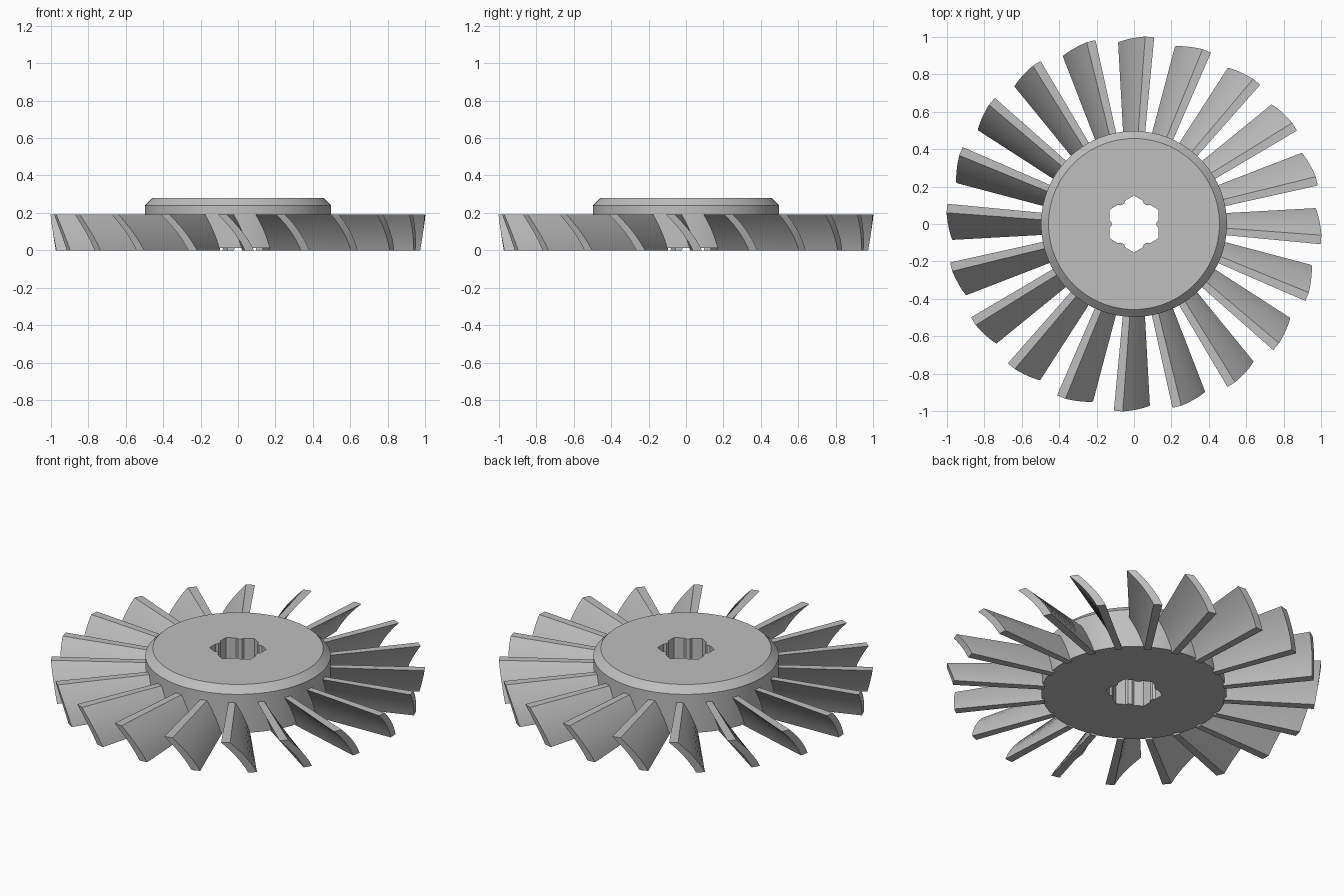
import bpy, bmesh, math

cube = bpy.data.objects.get("Cube")
if cube:
    bpy.data.objects.remove(cube, do_unlink=True)

BLADES = 20
BLADE_TOP = 0.19

grey = bpy.data.materials.new("plain grey")
grey.use_nodes = True
colour = (0.52, 0.52, 0.52, 1)
grey.diffuse_color = colour
grey.node_tree.nodes["Principled BSDF"].inputs["Base Color"].default_value = colour


def finish(bm, name):
    """Turn a bmesh into a grey object with sharp edges kept."""
    bmesh.ops.recalc_face_normals(bm, faces=bm.faces)
    mesh = bpy.data.meshes.new(name)
    bm.to_mesh(mesh)
    bm.free()
    mesh.materials.append(grey)
    obj = bpy.data.objects.new(name, mesh)
    bpy.context.collection.objects.link(obj)
    bpy.ops.object.select_all(action='DESELECT')
    obj.select_set(True)
    bpy.context.view_layer.objects.active = obj
    bpy.ops.object.shade_smooth_by_angle(angle=math.radians(30))
    return obj


def ring(bm, points, z):
    return [bm.verts.new((x, y, z)) for x, y in points]


def bridge(bm, a, b):
    n = len(a)
    for i in range(n):
        bm.faces.new((a[i], a[(i + 1) % n], b[(i + 1) % n], b[i]))


def loop_edges(bm, verts):
    return [bm.edges.get((v, verts[i - 1])) for i, v in enumerate(verts)]


def circle(radius, n=96):
    return [(radius * math.cos(math.tau * i / n), radius * math.sin(math.tau * i / n))
            for i in range(n)]


def bore_outline():
    """Hexagon with a small inward nub in the middle of each side."""
    corner, flat = 0.152, 0.132
    points = []
    for k in range(6):
        a = math.radians(30 + 60 * k)
        points.append((corner * math.cos(a), corner * math.sin(a)))
        m = a + math.radians(30)
        for side, depth in ((-0.022, 0), (-0.01, 0.011), (0.01, 0.011), (0.022, 0)):
            r = flat - depth
            points.append((r * math.cos(m) - side * math.sin(m),
                           r * math.sin(m) + side * math.cos(m)))
    return points


# Hub: chamfered disc with a keyed through hole
bm = bmesh.new()
outer = [ring(bm, circle(r), z) for r, z in ((0.497, 0.012), (0.497, 0.24), (0.457, 0.28))]
bore = [ring(bm, bore_outline(), z) for z in (0.012, 0.28)]
bridge(bm, outer[0], outer[1])
bridge(bm, outer[1], outer[2])
bridge(bm, bore[0], bore[1])
for rim, hole in ((outer[0], bore[0]), (outer[2], bore[1])):
    bmesh.ops.triangle_fill(bm, use_beauty=True,
                            edges=loop_edges(bm, rim) + loop_edges(bm, hole))
finish(bm, "hub")


# Blade: curved leaning section, narrower at the root, rounded at the tip
def section(bm, low_radius, high_radius, high, low, thickness, steps=10):
    """Closed loop of points: up the trailing face, down the leading face."""
    def point(t, shift):
        lean = low + (high - low) * (0.62 * t + 0.38 * t * t) + shift
        r = low_radius + (high_radius - low_radius) * t
        return bm.verts.new((lean, math.sqrt(r * r - lean * lean), BLADE_TOP * t))
    heights = [i / steps for i in range(steps + 1)]
    return ([point(t, 0) for t in heights],
            [point(t, thickness) for t in heights])


bm = bmesh.new()
root = section(bm, 0.487, 0.487, 0.022, -0.058, 0.037)
tip = section(bm, 0.975, 1.004, 0.06, -0.085, 0.048)
bridge(bm, root[0] + root[1][::-1], tip[0] + tip[1][::-1])
for back, front in (root, tip):
    for i in range(len(back) - 1):
        bm.faces.new((back[i], front[i], front[i + 1], back[i + 1]))
first = finish(bm, "blade_01")
for k in range(1, BLADES):
    blade = bpy.data.objects.new(f"blade_{k + 1:02d}", first.data)
    blade.rotation_euler.z = math.tau * k / BLADES
    bpy.context.collection.objects.link(blade)
